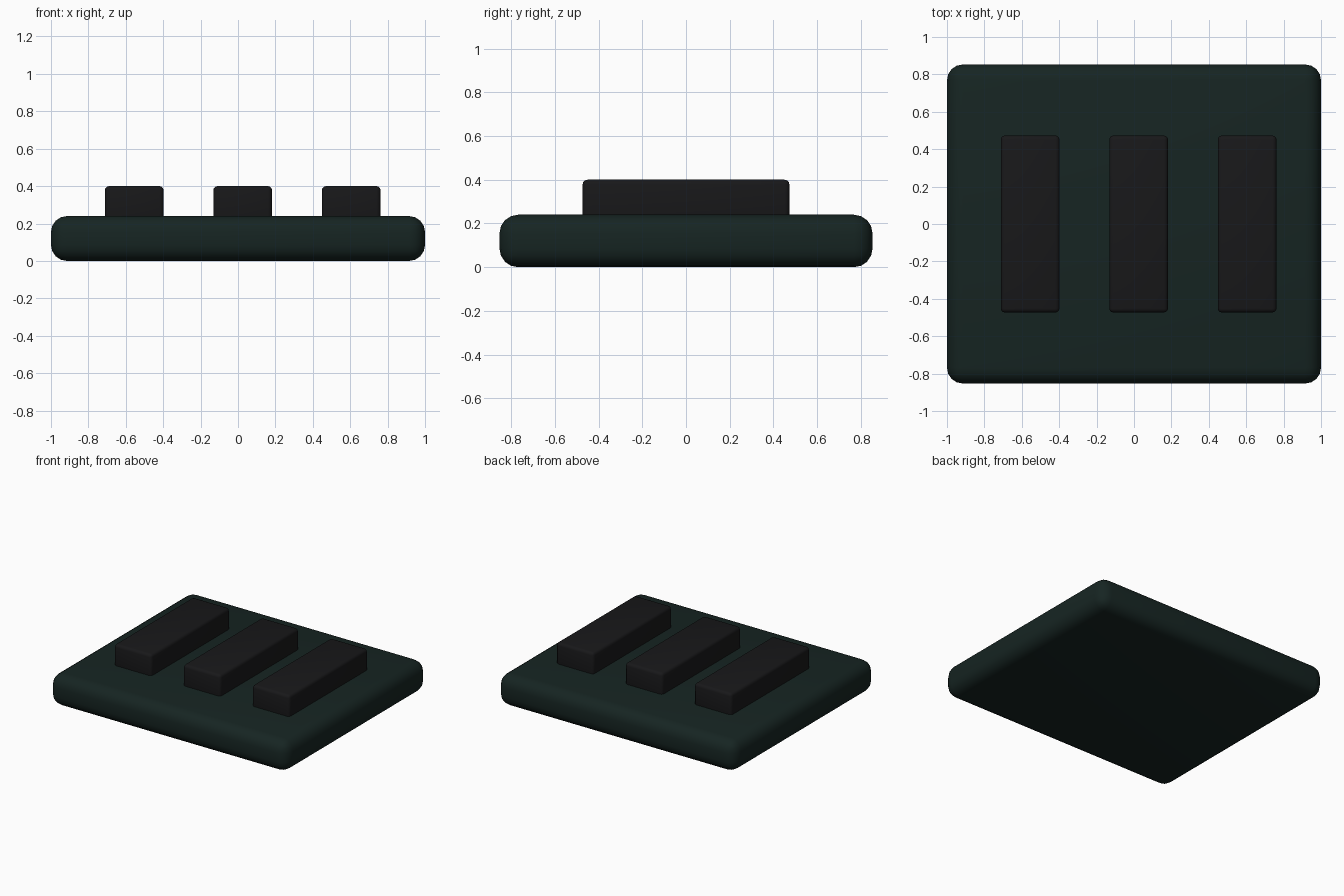
import bpy
import math

if "Cube" in bpy.data.objects:
    bpy.data.objects.remove(bpy.data.objects["Cube"])


def material(name, rgb):
    mat = bpy.data.materials.new(name)
    mat.diffuse_color = (*rgb, 1)
    mat.use_nodes = True
    mat.node_tree.nodes["Principled BSDF"].inputs["Base Color"].default_value = mat.diffuse_color
    return mat


def rounded_box(name, lo, hi, radius, segments, mat):
    centre = [(a + b) / 2 for a, b in zip(lo, hi)]
    bpy.ops.mesh.primitive_cube_add(size=1, location=centre)
    ob = bpy.context.object
    ob.name = name
    ob.scale = [b - a for a, b in zip(lo, hi)]
    bpy.ops.object.transform_apply(location=False, rotation=False, scale=True)
    bevel = ob.modifiers.new("Rounded edges", 'BEVEL')
    bevel.width = radius
    bevel.segments = segments
    bpy.ops.object.modifier_apply(modifier=bevel.name)
    bpy.ops.object.shade_smooth_by_angle(angle=math.radians(40))
    ob.data.materials.append(mat)
    return ob


green = material("dark_green", (0.008, 0.018, 0.016))
black = material("near_black", (0.009, 0.009, 0.010))

# Base slab
rounded_box("base_slab", (-1, -0.853, 0), (1, 0.853, 0.24), 0.085, 4, green)

# Three raised bars, sunk slightly into the slab
for i in range(3):
    x = -0.555 + 0.58 * i
    rounded_box(f"raised_bar_{i + 1}", (x - 0.157, -0.473, 0.2),
                (x + 0.157, 0.473, 0.4), 0.022, 3, black)
